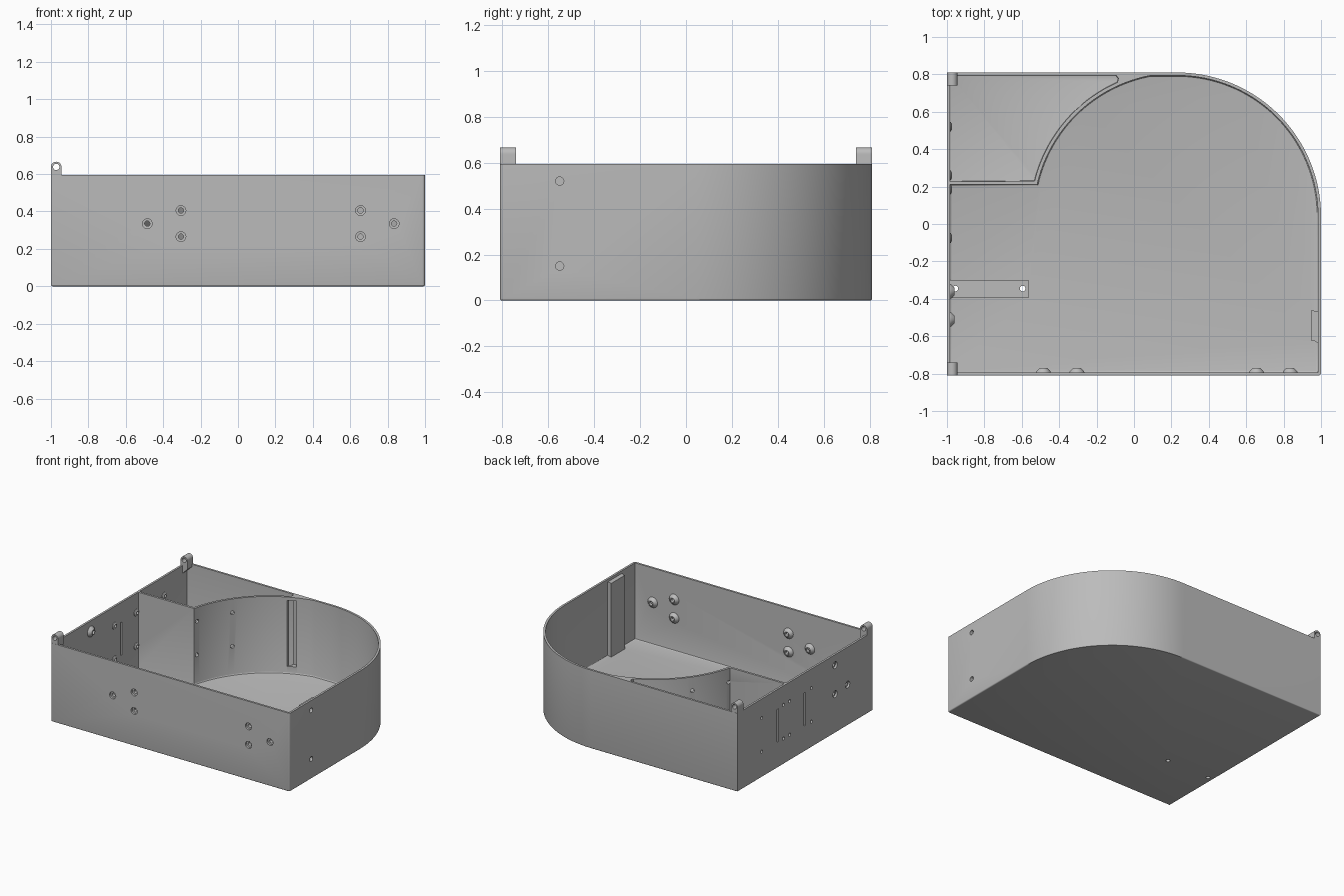
import bpy, bmesh, math
from mathutils import Matrix, Vector

if "Cube" in bpy.data.objects:
    bpy.data.objects.remove(bpy.data.objects["Cube"], do_unlink=True)

GREY = bpy.data.materials.new("plain grey")
GREY.use_nodes = True
GREY.diffuse_color = (0.5, 0.5, 0.5, 1)
GREY.node_tree.nodes["Principled BSDF"].inputs["Base Color"].default_value = (0.5, 0.5, 0.5, 1)

TOP = 0.595
WALL = 0.016
CX, CY = 0.23, 0.04      # centre of the round chamber


def make_object(name, bm):
    bmesh.ops.recalc_face_normals(bm, faces=bm.faces)
    mesh = bpy.data.meshes.new(name)
    bm.to_mesh(mesh)
    bm.free()
    obj = bpy.data.objects.new(name, mesh)
    bpy.context.collection.objects.link(obj)
    mesh.materials.append(GREY)
    return obj


def arc(cx, cy, r, start, end, steps):
    angles = [math.radians(start + (end - start) * i / steps) for i in range(steps + 1)]
    return [(cx + r * math.cos(a), cy + r * math.sin(a)) for a in angles]


def prism(bm, points, z0, z1, bevel=0.0):
    """Extrude an outline upward, rounding its bottom rim if wanted."""
    base = bm.faces.new([bm.verts.new((x, y, z0)) for x, y in points])
    rim = list(base.edges)
    out = bmesh.ops.extrude_face_region(bm, geom=[base], use_keep_orig=True)
    verts = [g for g in out["geom"] if isinstance(g, bmesh.types.BMVert)]
    bmesh.ops.translate(bm, verts=verts, vec=(0, 0, z1 - z0))
    if bevel:
        bmesh.ops.bevel(bm, geom=rim, offset=bevel, segments=3, profile=0.5, affect='EDGES')
    return verts


def box(bm, x0, x1, y0, y1, z0, z1):
    prism(bm, [(x0, y0), (x1, y0), (x1, y1), (x0, y1)], z0, z1)


def turned(bm, origin, axis, steps, sides=24):
    """Closed turned shape: (distance along axis, radius) pairs."""
    turn = Vector(axis).to_track_quat('Z', 'Y').to_matrix().to_4x4()
    place = Matrix.Translation(origin) @ turn
    rings = []
    for d, r in steps:
        rings.append([bm.verts.new(place @ Vector((x, y, d)))
                      for x, y in arc(0, 0, r, 0, 360, sides)[:-1]])
    for a, b in zip(rings, rings[1:]):
        for i in range(sides):
            j = (i + 1) % sides
            bm.faces.new((a[i], a[j], b[j], b[i]))
    bm.faces.new(rings[0])
    bm.faces.new(rings[-1])


def combine(target, bm, operation):
    tool = make_object("helper", bm)
    tool.hide_render = True
    mod = target.modifiers.new("combine", 'BOOLEAN')
    mod.operation, mod.solver, mod.object = operation, 'EXACT', tool
    bpy.context.view_layer.objects.active = target
    bpy.ops.object.modifier_apply(modifier=mod.name)
    bpy.data.objects.remove(tool, do_unlink=True)


def smooth(obj):
    bpy.ops.object.select_all(action='DESELECT')
    obj.select_set(True)
    bpy.context.view_layer.objects.active = obj
    bpy.ops.object.shade_smooth_by_angle(angle=math.radians(30))


# Outer shell with one rounded corner
bm = bmesh.new()
outline = [(-1, -0.81)] + arc(0.985, -0.795, 0.015, -90, 0, 5)
outline += arc(CX, CY, 0.77, 0, 90, 48) + [(-1, 0.81)]
prism(bm, outline, 0, TOP, 0.008)
body = make_object("case_body", bm)

# Main chamber and corner pocket
inner = 1 - WALL
bm = bmesh.new()
chamber = [(-inner, -0.794), (inner, -0.794)] + arc(CX, CY, 0.754, 0, 90, 48)
chamber += arc(CX, CY, 0.767, 101, 167, 36) + [(-inner, 0.21)]
prism(bm, chamber, WALL, 0.8, 0.01)
combine(body, bm, 'DIFFERENCE')
bm = bmesh.new()
pocket = [(-inner, 0.226)] + arc(CX, CY, 0.785, 166, 114, 30)
pocket += [(-0.083, 0.778), (-0.095, 0.794), (-inner, 0.794)]
prism(bm, pocket, WALL, 0.8, 0.004)
combine(body, bm, 'DIFFERENCE')

# Screw positions as (along wall, height)
front_screws = [(-0.485, 0.335), (-0.305, 0.405), (-0.305, 0.265),
                (0.655, 0.405), (0.655, 0.265), (0.835, 0.335)]
side_screws = [(-0.36, 0.515), (-0.36, 0.295), (-0.51, 0.31)]
side_pins = [(y, z) for y in (0.52, 0.26, 0.185, -0.075) for z in (0.45, 0.195)]

# Raised bosses, floor pad and upright rail inside the walls
bm = bmesh.new()
for x, z in front_screws:
    turned(bm, (x, -0.80, z), (0, 1, 0), [(0, 0.042), (0.012, 0.038), (0.03, 0.02)])
for y, z in side_screws:
    turned(bm, (-0.99, y, z), (1, 0, 0), [(0, 0.042), (0.012, 0.038), (0.03, 0.02)])
for y, z in side_pins:
    turned(bm, (-0.99, y, z), (1, 0, 0), [(0, 0.028), (0.01, 0.026), (0.016, 0.016)])
combine(body, bm, 'UNION')
bm = bmesh.new()
box(bm, -0.99, -0.565, -0.395, -0.30, 0.008, 0.03)
prism(bm, [(0.99, -0.64), (0.965, -0.625), (0.95, -0.625), (0.95, -0.46),
           (0.965, -0.465), (0.99, -0.465)], 0.01, 0.575)
combine(body, bm, 'UNION')

# Screw holes, pin holes and slots
bm = bmesh.new()
for x, z in front_screws:
    turned(bm, (x, -0.83, z), (0, 1, 0), [(0, 0.026), (0.035, 0.026), (0.036, 0.014), (0.1, 0.014)])
for y, z in side_screws:
    turned(bm, (-1.02, y, z), (1, 0, 0), [(0, 0.026), (0.035, 0.026), (0.036, 0.014), (0.1, 0.014)])
for y, z in side_pins:
    turned(bm, (-1.02, y, z), (1, 0, 0), [(0, 0.012), (0.1, 0.012)], 16)
for z in (0.15, 0.52):
    turned(bm, (1.02, -0.55, z), (-1, 0, 0), [(0, 0.018), (0.055, 0.018)])
for x in (-0.955, -0.595):
    turned(bm, (x, -0.345, -0.02), (0, 0, 1), [(0, 0.015), (0.1, 0.015)])
for angle in (165, 144):
    a = math.radians(angle)
    out = Vector((math.cos(a), math.sin(a), 0))
    for z in (0.49, 0.235):
        turned(bm, Vector((CX, CY, z)) + out * 0.74, out, [(0, 0.014), (0.07, 0.014)], 16)
for y in (0.33, 0.005):
    box(bm, -1.02, -0.95, y - 0.009, y + 0.009, 0.195, 0.445)
box(bm, -0.1, -0.04, 0.70, 0.785, 0.07, 0.57)
combine(body, bm, 'DIFFERENCE')
smooth(body)

# Hinge lugs at both ends of the hinge side
profile = [(-0.99, 0.53), (-0.944, 0.575)] + arc(-0.972, 0.638, 0.028, 0, 180, 20)
profile += [(-1, TOP), (-0.99, TOP)]
for name, y0, y1 in (("front_hinge_lug", -0.809, -0.74), ("back_hinge_lug", 0.74, 0.809)):
    bm = bmesh.new()
    prism(bm, profile, -y1, -y0)
    bmesh.ops.rotate(bm, verts=bm.verts, cent=(0, 0, 0), matrix=Matrix.Rotation(math.pi / 2, 3, 'X'))
    lug = make_object(name, bm)
    bm = bmesh.new()
    turned(bm, (-0.972, y0 - 0.02, 0.638), (0, 1, 0), [(0, 0.017), (0.12, 0.017)])
    combine(lug, bm, 'DIFFERENCE')
    smooth(lug)
